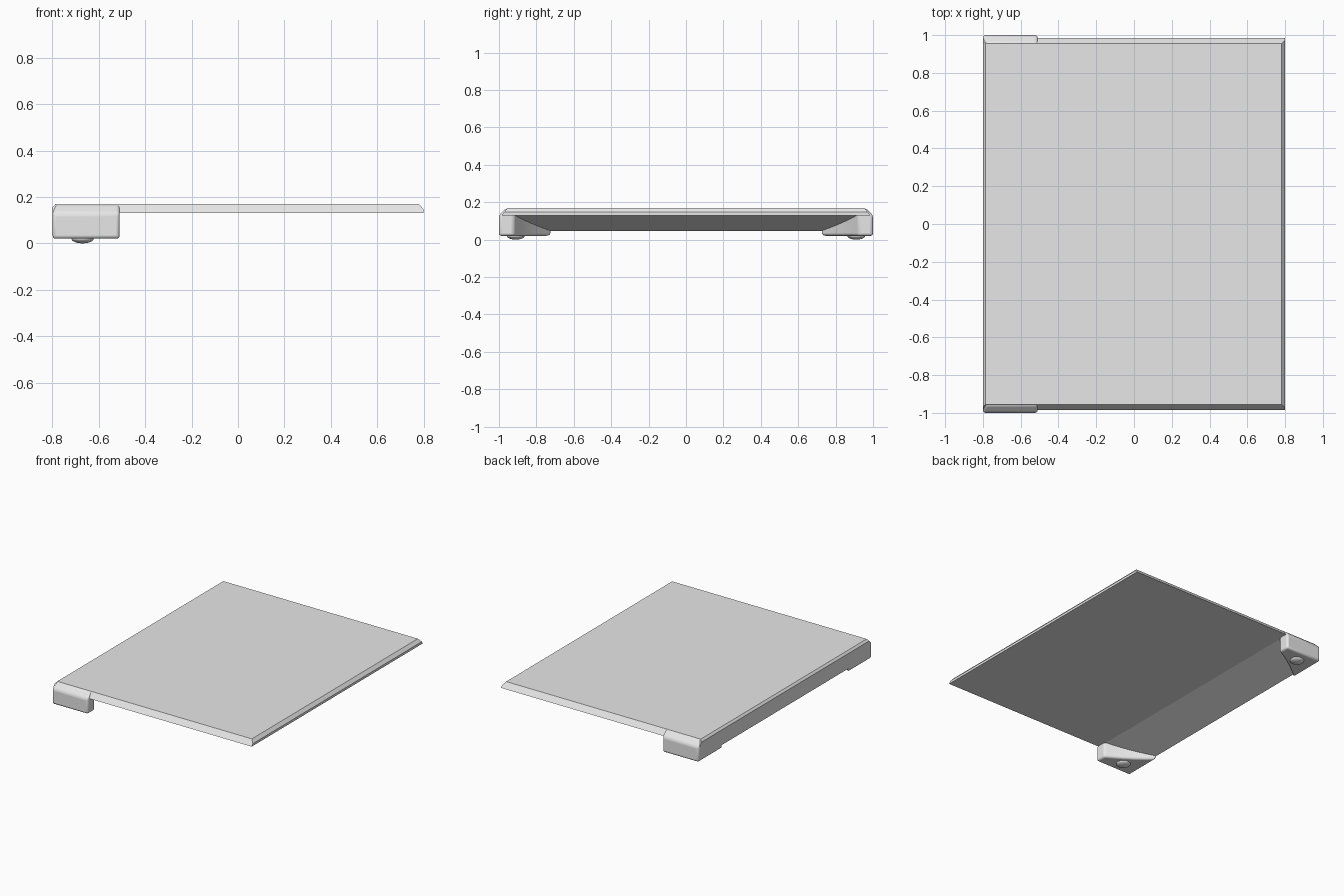
import bpy, bmesh, math

cube = bpy.data.objects.get("Cube")
if cube:
    bpy.data.objects.remove(cube, do_unlink=True)

grey = bpy.data.materials.new("light grey")
grey.use_nodes = True
colour = (0.8, 0.8, 0.8, 1)
grey.diffuse_color = colour
grey.node_tree.nodes["Principled BSDF"].inputs["Base Color"].default_value = colour


def loft(name, rings, bevel=0.0):
    """Skin a closed solid through rings of matching points."""
    bm = bmesh.new()
    rows = [[bm.verts.new(p) for p in ring] for ring in rings]
    n = len(rows[0])
    for a, b in zip(rows, rows[1:]):
        for i in range(n):
            j = (i + 1) % n
            bm.faces.new((a[i], a[j], b[j], b[i]))
    bm.faces.new(rows[0])
    bm.faces.new(rows[-1])
    bmesh.ops.recalc_face_normals(bm, faces=bm.faces)
    mesh = bpy.data.meshes.new(name)
    bm.to_mesh(mesh)
    bm.free()
    obj = bpy.data.objects.new(name, mesh)
    bpy.context.collection.objects.link(obj)
    mesh.materials.append(grey)
    if bevel:
        mod = obj.modifiers.new("rounded edges", 'BEVEL')
        mod.width = bevel
        mod.segments = 3
        mod.limit_method = 'ANGLE'
        smooth(obj)
    return obj


def smooth(obj):
    bpy.ops.object.select_all(action='DESELECT')
    obj.select_set(True)
    bpy.context.view_layer.objects.active = obj
    bpy.ops.object.shade_smooth_by_angle(angle=math.radians(35))


UNDER, TOP, BASE = 0.13, 0.17, 0.02
BACK, INNER = -0.80, -0.51


# Flat slab: end faces lean inwards towards the top
def slab_ring(side):
    profile = [(BACK, UNDER), (0.80, UNDER), (0.80, 0.147),
               (0.78, TOP), (BACK + 0.013, TOP), (BACK, 0.155)]
    return [(x, side * (0.985 - 0.75 * (z - UNDER)), z) for x, z in profile]


loft("slab", [slab_ring(-1), slab_ring(1)])

# Sloping wedge beneath the thick edge
wedge = [(BACK, 0.045), (-0.52, UNDER), (BACK, UNDER)]
loft("wedge", [[(x, s * 0.975, z) for x, z in wedge] for s in (-1, 1)])

# Corner feet with a shallow curved inner face, plus domed pads
for side, word in ((-1, "front"), (1, "back")):
    plan = [(BACK + 0.0005, 1.0), (INNER, 1.0)]
    for i in range(6):
        t = i / 5
        plan.append((INNER + t * (BACK + 0.0005 - INNER),
                     0.92 - 0.20 * t + 0.012 * math.sin(math.pi * t)))
    rings = [[(x, side * y, z) for x, y in plan] for z in (BASE, UNDER)]
    rings.append([(max(x, BACK + 0.013), side * min(y, 0.96), TOP - 0.001)
                  for x, y in plan])
    loft(word + "_foot", rings, 0.014)

    bpy.ops.mesh.primitive_uv_sphere_add(segments=24, ring_count=12, radius=1,
                                         location=(-0.67, side * 0.91, BASE))
    pad = bpy.context.object
    pad.name = word + "_pad"
    pad.scale = (0.048, 0.048, BASE)
    pad.data.materials.append(grey)
    smooth(pad)
